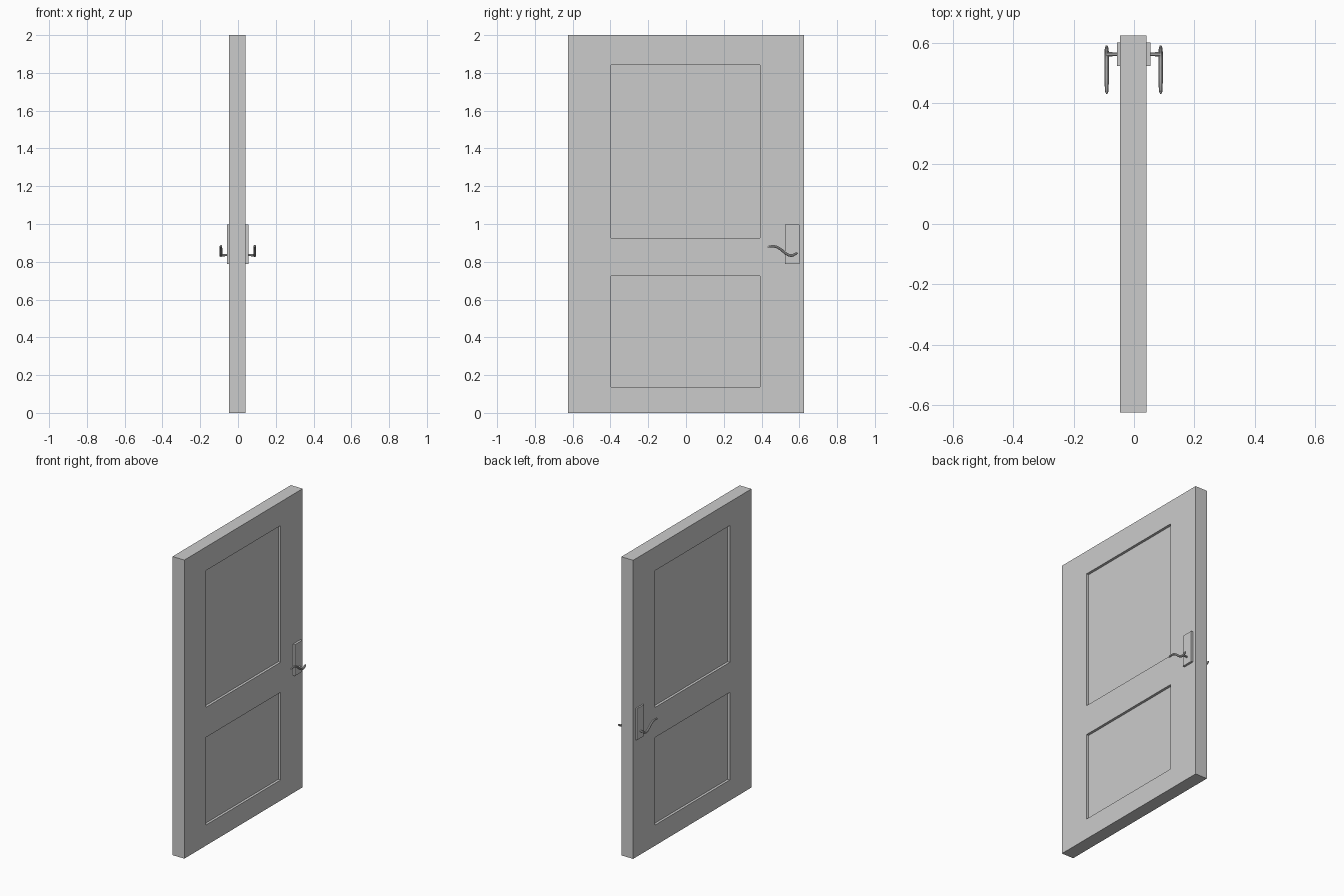
import bpy
from mathutils import Vector

if "Cube" in bpy.data.objects:
    bpy.data.objects.remove(bpy.data.objects["Cube"])


def box(name, lo, hi):
    lo, hi = Vector(lo), Vector(hi)
    bpy.ops.mesh.primitive_cube_add(size=1, location=(lo + hi) / 2)
    ob = bpy.context.object
    ob.name = name
    ob.scale = hi - lo
    bpy.ops.object.transform_apply(location=False, rotation=False, scale=True)
    return ob


def tube(name, points, radii, smooth_path=True):
    # round bar swept along a path, capped, converted to a mesh
    cu = bpy.data.curves.new(name, 'CURVE')
    cu.dimensions = '3D'
    cu.bevel_depth = 1.0
    cu.bevel_resolution = 3
    cu.use_fill_caps = True
    cu.resolution_u = 6
    if smooth_path:
        sp = cu.splines.new('BEZIER')
        sp.bezier_points.add(len(points) - 1)
        for bp, p, r in zip(sp.bezier_points, points, radii):
            bp.co, bp.radius = p, r
            bp.handle_left_type = bp.handle_right_type = 'AUTO'
    else:
        sp = cu.splines.new('POLY')
        sp.points.add(len(points) - 1)
        for pt, p, r in zip(sp.points, points, radii):
            pt.co, pt.radius = (*p, 1), r
    ob = bpy.data.objects.new(name, cu)
    bpy.context.collection.objects.link(ob)
    bpy.ops.object.select_all(action='DESELECT')
    ob.select_set(True)
    bpy.context.view_layer.objects.active = ob
    bpy.ops.object.convert(target='MESH')
    bpy.ops.object.shade_smooth_by_angle()
    return bpy.context.object


# Door slab
X0, X1 = -0.047, 0.041
DEPTH = 0.017
door = box("door_slab", (X0, -0.626, 0), (X1, 0.626, 2))

# Recessed panels cut into both faces
for z0, z1 in ((0.138, 0.725), (0.926, 1.842)):
    for a, b in ((X0 - 0.1, X0 + DEPTH), (X1 - DEPTH, X1 + 0.1)):
        cutter = box("panel_cutter", (a, -0.396, z0), (b, 0.393, z1))
        mod = door.modifiers.new("panel", 'BOOLEAN')
        mod.object = cutter
        mod.solver = 'EXACT'
        bpy.context.view_layer.objects.active = door
        bpy.ops.object.modifier_apply(modifier=mod.name)
        bpy.data.objects.remove(cutter, do_unlink=True)

# Wavy lever centreline (y, z) and thickness
LEVER = [(0.432, 0.878), (0.440, 0.880), (0.470, 0.881), (0.500, 0.867),
         (0.530, 0.843), (0.558, 0.833), (0.580, 0.842), (0.590, 0.848)]
RADII = [0.002, 0.006, 0.007, 0.0072, 0.0072, 0.0075, 0.0065, 0.004]

# Plate, stem and lever on each face
for side, face, plate, lever in (("left", X0, -0.057, -0.0905),
                                 ("right", X1, 0.0555, 0.0885)):
    s = 1 if face > 0 else -1
    inner = face - s * 0.005
    box(side + "_handle_plate", (min(inner, plate), 0.524, 0.788),
        (max(inner, plate), 0.602, 0.998))
    tube(side + "_handle_stem",
         [(plate - s * 0.003, 0.563, 0.835), (plate + s * 0.012, 0.563, 0.835),
          (plate + s * 0.018, 0.563, 0.835), (lever, 0.563, 0.835)],
         [0.006, 0.006, 0.0075, 0.0065], False)
    tube(side + "_handle_lever", [(lever, y, z) for y, z in LEVER], RADII)
